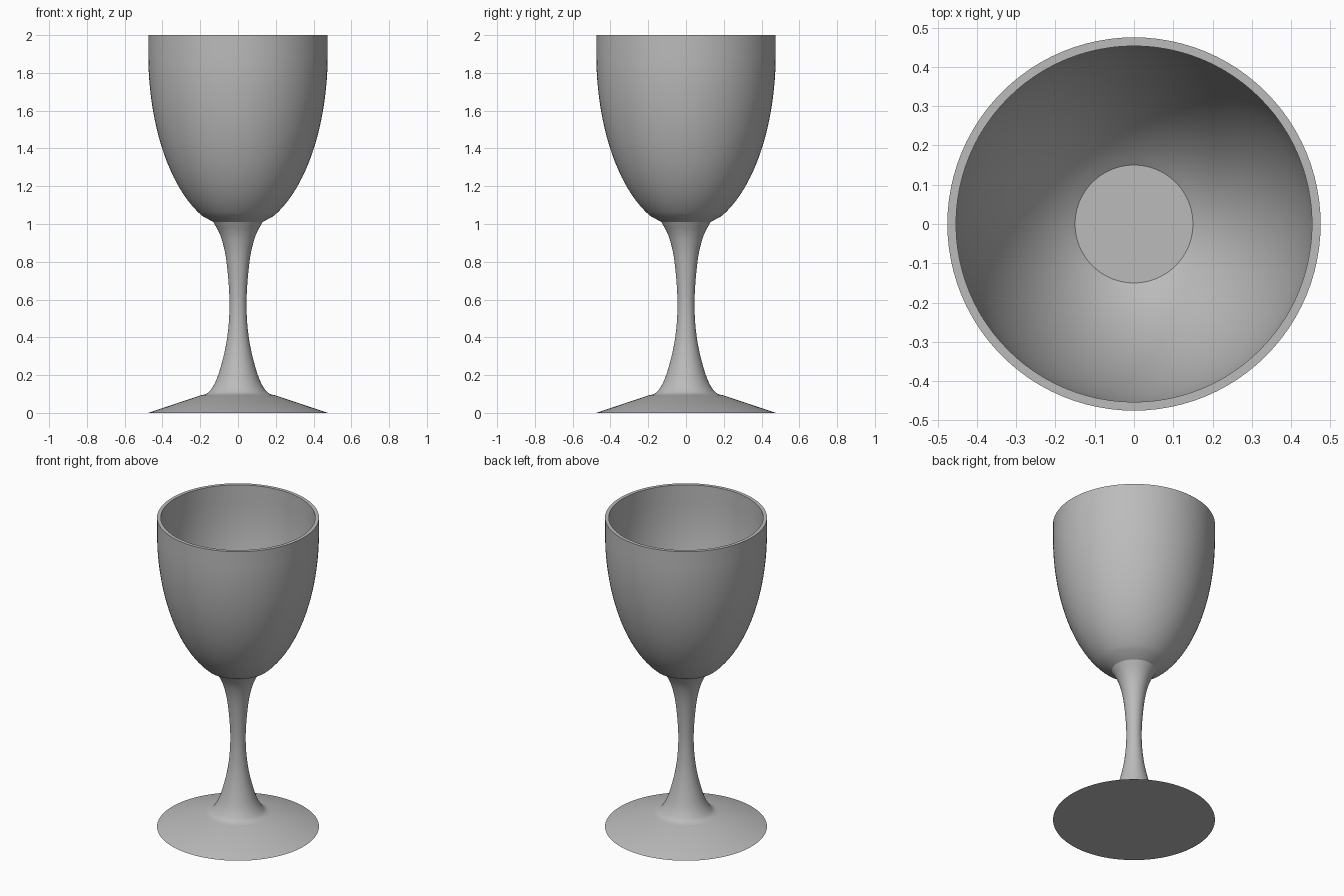
import bpy, bmesh, math
from mathutils import Matrix

cube = bpy.data.objects.get("Cube")
if cube:
    bpy.data.objects.remove(cube, do_unlink=True)

SIDES = 96

grey = bpy.data.materials.new("plain grey")
grey.use_nodes = True
GREY = (0.5, 0.5, 0.5, 1)
grey.diffuse_color = GREY
grey.node_tree.nodes["Principled BSDF"].inputs["Base Color"].default_value = GREY


def spline(points, steps=6):
    """Smooth curve through a few (radius, height) points."""
    pts = [points[0]] + points + [points[-1]]
    out = []
    for a, b, c, d in zip(pts, pts[1:], pts[2:], pts[3:]):
        for i in range(steps):
            t = i / steps
            out.append(tuple(
                0.5 * (2 * q + (r - p) * t + (2 * p - 5 * q + 4 * r - s) * t ** 2
                       + (3 * q - p - 3 * r + s) * t ** 3)
                for p, q, r, s in zip(a, b, c, d)))
    return out + [points[-1]]


def quarter_oval(radius, centre, depth, foot, steps=24):
    """Oval bowl wall from the foot radius up to its widest point."""
    start = math.acos(foot / radius)
    angles = [start * (1 - i / steps) for i in range(steps + 1)]
    return [(radius * math.cos(a), centre - depth * math.sin(a)) for a in angles]


def lathe(name, profile):
    bm = bmesh.new()
    rings = []
    for r, z in profile:
        if r < 1e-5:
            rings.append([bm.verts.new((0, 0, z))])
        else:
            turn = [2 * math.pi * i / SIDES for i in range(SIDES)]
            rings.append([bm.verts.new((r * math.cos(a), r * math.sin(a), z)) for a in turn])
    for low, high in zip(rings, rings[1:]):
        for i in range(SIDES):
            j = (i + 1) % SIDES
            corners = [low[i % len(low)], low[j % len(low)],
                       high[j % len(high)], high[i % len(high)]]
            bm.faces.new(list(dict.fromkeys(corners)))
    bmesh.ops.recalc_face_normals(bm, faces=bm.faces)
    mesh = bpy.data.meshes.new(name)
    bm.to_mesh(mesh)
    bm.free()
    mesh.materials.append(grey)
    obj = bpy.data.objects.new(name, mesh)
    bpy.context.collection.objects.link(obj)
    bpy.ops.object.select_all(action='DESELECT')
    obj.select_set(True)
    bpy.context.view_layer.objects.active = obj
    bpy.ops.object.shade_smooth_by_angle(angle=math.radians(25))


# Bowl: outer wall, rim, inner wall and flat inner floor
outer = quarter_oval(0.475, 1.9, 0.935, 0.19)
inner = quarter_oval(0.453, 1.9, 0.88, 0.15)
lathe("bowl", [(0, 1.01), (0.13, 1.01)] + outer + [(0.475, 2), (0.453, 2)]
      + inner[::-1] + [(0, inner[0][1])])

# Waisted stem, flared at both ends
lathe("stem", [(0, 0.09)] + spline([(0.19, 0.094), (0.15, 0.115), (0.105, 0.2), (0.06, 0.38),
                                    (0.045, 0.58), (0.061, 0.8), (0.09, 0.93), (0.13, 1.01)])
      + [(0, 1.02)])

# Shallow cone foot with a flat underside
lathe("foot", [(0, 0), (0.475, 0), (0.19, 0.095), (0, 0.097)])
